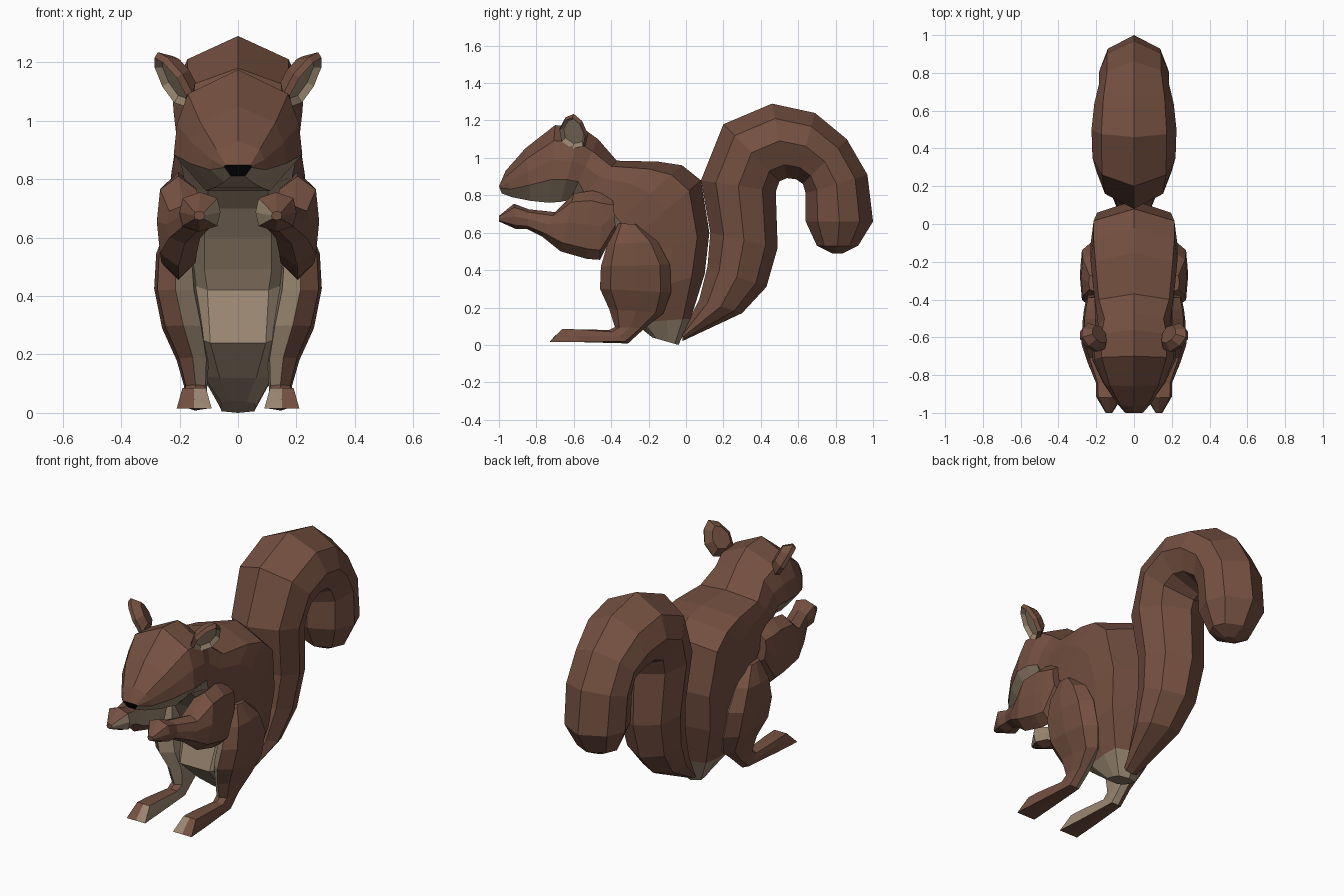
import bpy, bmesh, math
from mathutils import Vector

if "Cube" in bpy.data.objects:
    bpy.data.objects.remove(bpy.data.objects["Cube"])


def material(name, rgb):
    m = bpy.data.materials.new(name)
    m.diffuse_color = (*rgb, 1)
    m.use_nodes = True
    m.node_tree.nodes["Principled BSDF"].inputs["Base Color"].default_value = m.diffuse_color
    return m


BROWN = material("brown fur", (0.175, 0.080, 0.052))
TAN = material("tan fur", (0.32, 0.24, 0.165))
BLACK = material("black nose", (0.001, 0.001, 0.001))


def loft(name, rings, color):
    """Skin closed rings; color(strip, normal, centre) gives a slot, strips -1/-2 are caps."""
    bm = bmesh.new()
    vs = [[bm.verts.new(p) for p in r] for r in rings]
    n = len(rings[0])
    strip = bm.faces.layers.int.new("strip")
    for a, b in zip(vs, vs[1:]):
        for i in range(n):
            j = (i + 1) % n
            f = bm.faces.new((a[i], a[j], b[j], b[i]))
            f[strip] = i
    for ring, tag in ((vs[0], -1), (vs[-1], -2)):
        f = bm.faces.new(ring)
        f[strip] = tag
    bmesh.ops.recalc_face_normals(bm, faces=bm.faces)
    bm.normal_update()
    for f in bm.faces:
        f.material_index = color(f[strip], f.normal, f.calc_center_median())
    me = bpy.data.meshes.new(name)
    bm.to_mesh(me)
    bm.free()
    for m in (BROWN, TAN, BLACK):
        me.materials.append(m)
    ob = bpy.data.objects.new(name, me)
    bpy.context.collection.objects.link(ob)
    return ob


def section(a, b, half, shape):
    """Ring across the middle plane from point a to b (y, z); shape is (width, t)."""
    a, b = Vector((0, *a)), Vector((0, *b))
    pts = [a.lerp(b, t) + Vector((w * half, 0, 0)) for w, t in shape]
    back = [a.lerp(b, t) - Vector((w * half, 0, 0)) for w, t in reversed(shape) if w]
    return pts + back


def limb_ring(side, a, b, x0, x1, square=1.2, flare=0):
    """Eight-sided ring between two (y, z) points and two x limits."""
    a, b = Vector((0, *a)), Vector((0, *b))
    clamp = lambda v: max(-1, min(1, v))
    ring = []
    for i in range(8):
        t = math.tau * i / 8
        down = clamp(math.cos(t) * (square if square > 1.2 else 1))
        p = a.lerp(b, 0.5 - 0.5 * down)
        s = clamp(square * math.sin(t)) * (1 - flare * down)
        p.x = side * ((x0 + x1) / 2 + s * (x1 - x0) / 2)
        ring.append(p)
    return ring


# Body and head: back point, front point, half width
TORSO = [(0, 0), (.93, .14), (1, .42), (.93, .82), (.5, 1)]
SKULL = [(0, 0), (.78, .2), (.95, .45), (1, .7), (.5, 1)]
NOSE = [(0, 0), (.85, 0), (1, .08), (.95, .2), (.5, 1)]
torso = [
    ((-.04, .00), (-.18, .04), .06),
    ((.025, .14), (-.28, .12), .125),
    ((.10, .38), (-.40, .24), .19),
    ((.125, .60), (-.34, .42), .21),
    ((.08, .88), (-.37, .49), .23),
    ((-.02, .96), (-.43, .60), .23),
    ((-.15, .98), (-.50, .70), .22),
    ((-.37, .985), (-.58, .77), .20)]
head = [
    ((-.47, 1.10), (-.62, .775), .20),
    ((-.56, 1.165), (-.67, .765), .22),
    ((-.70, 1.175), (-.73, .76), .22),
    ((-.86, 1.05), (-.83, .77), .165),
    ((-.965, .93), (-.93, .79), .095)]
rings = [section(*r, TORSO) for r in torso] + [section(*r, SKULL) for r in head]
rings.append(section((-1.0, .848), (-.985, .81), .048, NOSE))
loft("body_and_head", rings,
     lambda s, n, c: 2 if s == -2 else 1 if s in (-1, 3, 4, 5) or c.z < .11 else 0)

# Tail: outer point, inner point, half width
TAIL = [(0, 0), (.77, .2), (1, .5), (.75, .82), (0, 1)]
tail = [
    ((-.02, .06), (-.02, .02), .05),
    ((.07, .24), (.30, .17), .13),
    ((.115, .42), (.43, .31), .16),
    ((.13, .60), (.49, .52), .18),
    ((.08, .88), (.48, .82), .20),
    ((.20, 1.18), (.50, .875), .22),
    ((.46, 1.29), (.54, .892), .225),
    ((.69, 1.24), (.59, .885), .21),
    ((.86, 1.10), (.625, .86), .185),
    ((.97, .91), (.64, .81), .185),
    ((1.0, .66), (.64, .66), .18),
    ((.92, .53), (.70, .53), .12),
    ((.84, .49), (.78, .49), .04)]
loft("tail", [section(*r, TAIL) for r in tail], lambda s, n, c: 0)

# Hind leg and foot: front point, back point, inner x, outer x, squareness, flare
leg = [
    ((-.36, .65), (-.26, .645), .17, .24),
    ((-.42, .54), (-.15, .55), .15, .28),
    ((-.455, .42), (-.085, .43), .14, .287),
    ((-.46, .30), (-.08, .28), .115, .26),
    ((-.41, .19), (-.12, .17), .10, .21),
    ((-.38, .095), (-.22, .09), .105, .185),
    ((-.41, .08), (-.31, .008), .11, .185),
    ((-.58, .083), (-.57, .015), .105, .195, 1.4, .1),
    ((-.66, .086), (-.73, .015), .10, .20, 1.42, .2),
    ((-.70, .048), (-.705, .044), .147, .153)]

# Front arm and paw: upper point, lower point, inner x, outer x
arm = [
    ((-.39, .77), (-.375, .62), .17, .25),
    ((-.45, .81), (-.46, .455), .145, .265),
    ((-.50, .825), (-.53, .46), .135, .272),
    ((-.60, .81), (-.67, .50), .13, .278),
    ((-.70, .71), (-.77, .58), .12, .245),
    ((-.84, .725), (-.85, .62), .085, .20),
    ((-.92, .755), (-.91, .62), .06, .20),
    ((-1.0, .69), (-1.0, .66), .115, .15)]

for side, tag in ((-1, "left"), (1, "right")):
    loft("hind_leg_" + tag, [limb_ring(side, *r) for r in leg],
         lambda s, n, c: 1 if n.x * side < -.45 or (c.y < -.67 and s >= 4 and n.z > 0) else 0)
    loft("front_arm_" + tag, [limb_ring(side, *r) for r in arm],
         lambda s, n, c: 1 if n.x * side < (-.35 if c.y < -.8 else -.75) else 0)

    # Ear: recessed tan inside, rim and domed brown back, wide at the base
    along = Vector((.10 * side, .0, .16)).normalized()
    out = Vector((.8 * side, -.4, -.5)).normalized()
    across = along.cross(out).normalized()
    centre = Vector((.222 * side, -.602, 1.14))

    def ear_ring(scale, depth):
        ring = []
        for i in range(8):
            t = math.tau * i / 8
            wide = .082 * (1 - .25 * math.cos(t))
            p = centre + along * (.108 * scale * math.cos(t)) + out * depth
            ring.append(p + across * (wide * scale * math.sin(t)))
        return ring
    loft("ear_" + tag,
         [ear_ring(.72, -.006), ear_ring(.9, .016), ear_ring(1, -.006), ear_ring(.62, -.048)],
         lambda s, n, c: 1 if s == -1 or (c - centre).dot(out) > .003
         and (c - centre).length < .09 and n.dot(out) > .4 else 0)
